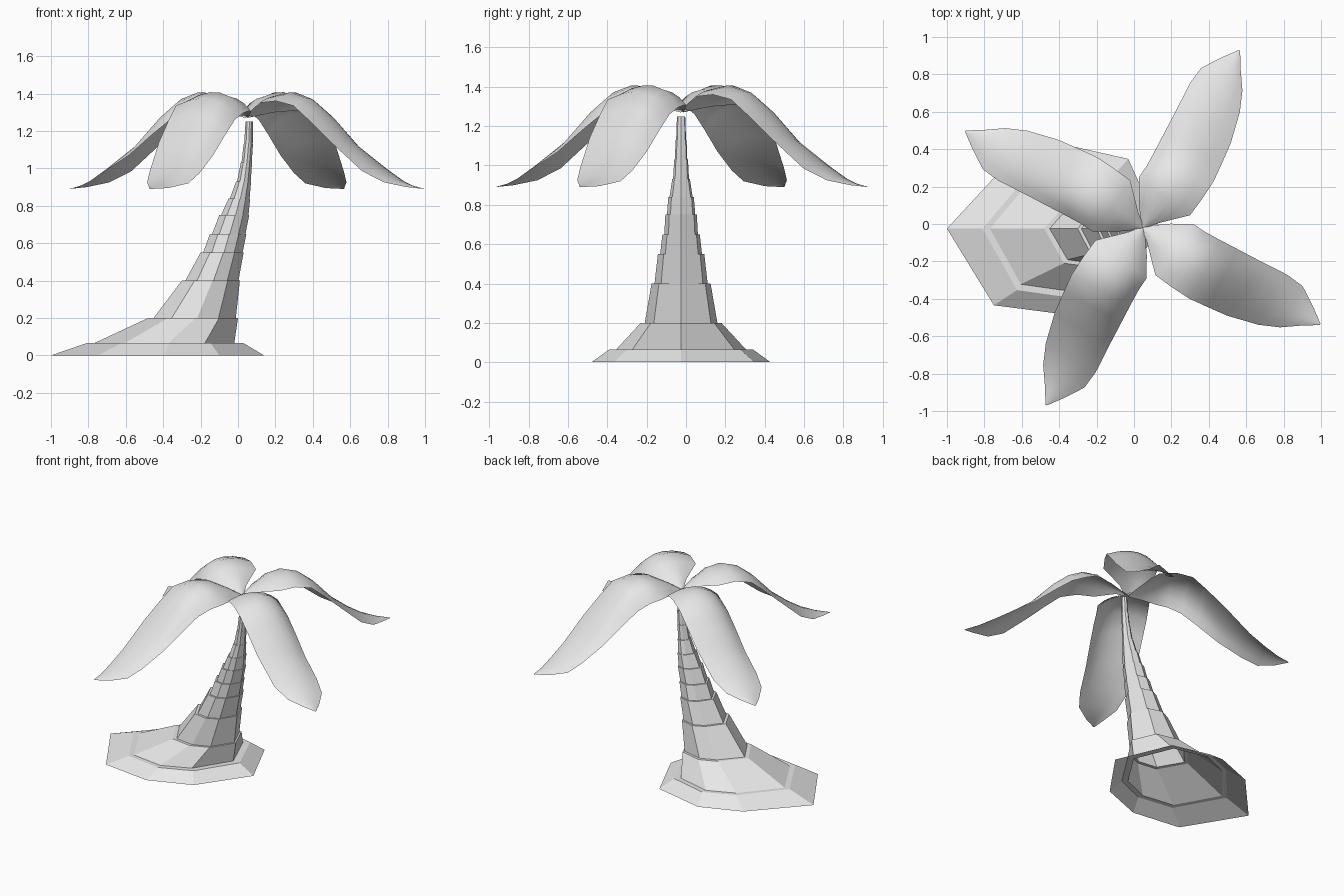
import bpy, bmesh, math
from mathutils import Matrix, Vector

cube = bpy.data.objects.get("Cube")
if cube:
    bpy.data.objects.remove(cube, do_unlink=True)

grey = bpy.data.materials.new("light grey")
grey.use_nodes = True
grey.diffuse_color = (0.8, 0.8, 0.8, 1)
grey.node_tree.nodes["Principled BSDF"].inputs["Base Color"].default_value = (0.8, 0.8, 0.8, 1)


def finish(bm, name, smooth=False):
    """Turn a bmesh into a named, coloured object."""
    mesh = bpy.data.meshes.new(name)
    bm.to_mesh(mesh)
    bm.free()
    mesh.materials.append(grey)
    for poly in mesh.polygons:
        poly.use_smooth = smooth
    obj = bpy.data.objects.new(name, mesh)
    bpy.context.scene.collection.objects.link(obj)
    return obj


def loft(bm, rows, closed=False):
    """Bridge successive rows of points with quads."""
    verts = [[bm.verts.new(p) for p in row] for row in rows]
    count = len(rows[0])
    for low, high in zip(verts, verts[1:]):
        for i in range(count if closed else count - 1):
            j = (i + 1) % count
            bm.faces.new((low[i], low[j], high[j], high[i]))
    return verts


# Uneven eight-sided outline: x runs 0..1, y runs -1..1
OUTLINE = [(0, 0), (0.22, -0.9), (0.53, -1), (0.79, -0.75),
           (1, 0), (0.85, 0.82), (0.53, 1), (0.28, 0.76)]
MID_Y = -0.025


def ring(z, left, right, half_width):
    return [(left + (right - left) * u, MID_Y + half_width * v, z) for u, v in OUTLINE]


# Ground mound, open underneath, with a narrow rim around the trunk
bm = bmesh.new()
loft(bm, [ring(0, -1, 0.14, 0.455), ring(0.065, -0.81, 0.03, 0.365),
          ring(0.065, -0.77, -0.02, 0.33)], closed=True)
finish(bm, "ground_mound")

# Leaning trunk: each tapering segment ends in a small ledge
LEVELS = [(0.065, -0.77, -0.02, 0.33), (0.2, -0.48, 0.0, 0.205),
          (0.4, -0.3, 0.01, 0.15), (0.55, -0.2, 0.03, 0.118),
          (0.65, -0.15, 0.045, 0.095), (0.75, -0.1, 0.06, 0.08),
          (0.84, -0.05, 0.065, 0.065), (0.93, -0.01, 0.07, 0.045),
          (1.03, 0.015, 0.075, 0.035), (1.13, 0.03, 0.08, 0.028),
          (1.25, 0.04, 0.08, 0.021)]
rings = [ring(*LEVELS[0])]
for z, left, right, half in LEVELS[1:]:
    ledge = 0.06 * (right - left)
    rings.append(ring(z, left, right, half))
    rings.append(ring(z, left + ledge, right - ledge * 0.4, half * 0.9))
bm = bmesh.new()
stack = loft(bm, rings, closed=True)
bm.faces.new(stack[-1])
finish(bm, "trunk")

# Leaf stations: right edge (along, across, z), rib (along, z), left edge (along, across, z)
STATIONS = [
    ((0, -0.01, 1.27), (0, 1.28), (0, 0.01, 1.27)),
    ((0.06, -0.06, 1.31), (0.09, 1.33), (0.12, 0.09, 1.3)),
    ((0.18, -0.19, 1.35), (0.2, 1.385), (0.23, 0.147, 1.31)),
    ((0.29, -0.205, 1.36), (0.3, 1.405), (0.3, 0.14, 1.295)),
    ((0.4, -0.214, 1.335), (0.4, 1.37), (0.39, 0.14, 1.26)),
    ((0.5, -0.207, 1.25), (0.5, 1.29), (0.5, 0.142, 1.18)),
    ((0.62, -0.197, 1.14), (0.64, 1.14), (0.64, 0.144, 1.07)),
    ((0.79, -0.16, 0.985), (0.79, 1.02), (0.8, 0.149, 0.975)),
    ((0.9, -0.116, 0.925), (0.91, 0.945), (0.9, 0.135, 0.92)),
    ((1, -0.05, 0.9), (1, 0.91), (1, 0.067, 0.895)),
    ((1.08, -0.004, 0.89), (1.08, 0.89), (1.08, 0.004, 0.89)),
]


def curved_row(edge_a, rib, edge_b, steps=6):
    """Parabola across the leaf through both edges and the rib."""
    a, m, b = Vector(edge_a), Vector((rib[0], 0, rib[1])), Vector(edge_b)
    row = []
    for i in range(steps + 1):
        t = i / steps
        row.append(a * (1 - t) * (1 - 2 * t) + m * 4 * t * (1 - t) + b * t * (2 * t - 1))
    return row


# Four matching leaves around the crown
for i, name in enumerate(("leaf_left", "leaf_back", "leaf_right", "leaf_front")):
    bm = bmesh.new()
    loft(bm, [curved_row(*station) for station in STATIONS])
    bmesh.ops.reverse_faces(bm, faces=bm.faces)
    if sum(f.normal.z for f in bm.faces) < 0:
        bmesh.ops.reverse_faces(bm, faces=bm.faces)
    bm.normal_update()
    if sum(f.normal.z for f in bm.faces) < 0:
        bmesh.ops.reverse_faces(bm, faces=bm.faces)
    turn = Matrix.Rotation(math.radians(90 * i - 28.6), 4, "Z")
    bm.transform(Matrix.Translation((0.047, -0.02, 0)) @ turn)
    finish(bm, name, smooth=True)
